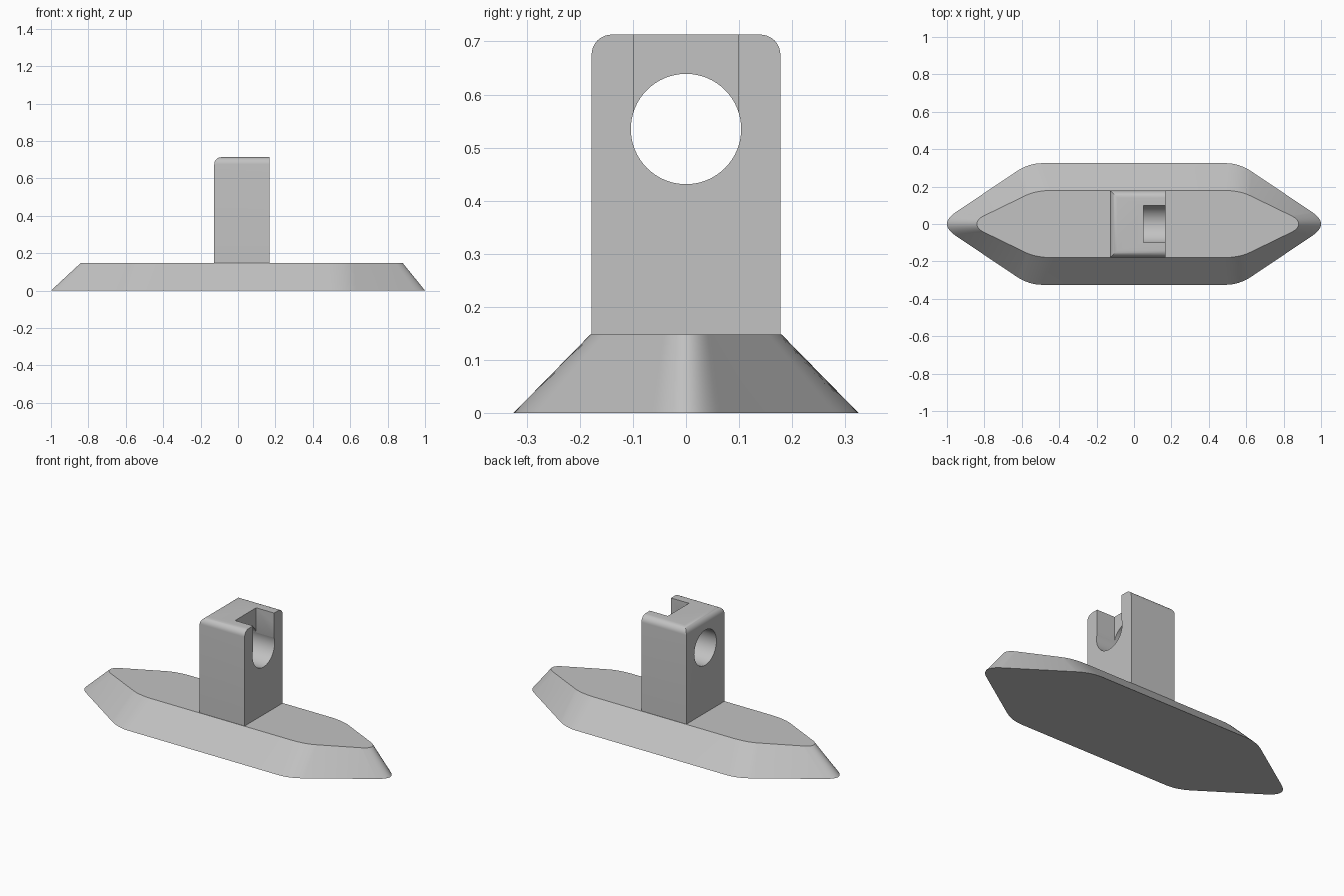
import bpy, bmesh, math
from mathutils import Vector

old = bpy.data.objects.get("Cube")
if old:
    bpy.data.objects.remove(old, do_unlink=True)

grey = bpy.data.materials.new("plain_grey")
grey.use_nodes = True
colour = (0.54, 0.54, 0.54, 1)
grey.diffuse_color = colour
grey.node_tree.nodes["Principled BSDF"].inputs["Base Color"].default_value = colour


def add_object(name, bm):
    bm.normal_update()
    bmesh.ops.recalc_face_normals(bm, faces=bm.faces)
    mesh = bpy.data.meshes.new(name)
    bm.to_mesh(mesh)
    bm.free()
    mesh.materials.append(grey)
    obj = bpy.data.objects.new(name, mesh)
    bpy.context.collection.objects.link(obj)
    return obj


def activate(obj):
    bpy.ops.object.select_all(action='DESELECT')
    obj.select_set(True)
    bpy.context.view_layer.objects.active = obj


def smooth(obj):
    activate(obj)
    bpy.ops.object.shade_smooth_by_angle(angle=math.radians(30))


def box(bm, lo, hi):
    lo, hi = Vector(lo), Vector(hi)
    for v in bmesh.ops.create_cube(bm, size=1)["verts"]:
        v.co = (lo + hi) / 2 + v.co * (hi - lo)


def arc(a, corner, b, steps=10):
    """Rounded corner from a to b, pulled towards corner."""
    a, c, b = Vector(a), Vector(corner), Vector(b)
    ts = [i / steps for i in range(steps + 1)]
    return [a * (1 - t) ** 2 + c * 2 * t * (1 - t) + b * t * t for t in ts]


def outline(half_width, shoulder, flank, nose, tip, shift):
    """Pointed boat outline made of four mirrored quarters."""
    slope = (flank[1] - nose[1]) / (flank[0] - nose[0])
    bend = flank[0] + (half_width - flank[1]) / slope
    quarter = arc((shoulder, half_width), (bend, half_width), flank)
    quarter += arc(nose, (tip, nose[1] + slope * (tip - nose[0])), (tip, 0))
    upper = quarter[::-1] + [Vector((-p.x, p.y)) for p in quarter]
    lower = [Vector((p.x, -p.y)) for p in reversed(upper[1:-1])]
    return [(p.x + shift, p.y) for p in upper + lower]


# Pointed base with sloping sides
bm = bmesh.new()
bottom = outline(0.325, 0.49, (0.63, 0.28), (0.95, 0.065), 1.0, 0)
top = outline(0.18, 0.45, (0.6, 0.152), (0.82, 0.045), 0.86, 0.02)
rings = [[bm.verts.new((x, y, z)) for x, y in pts]
         for pts, z in ((bottom, 0), (top, 0.148))]
count = len(bottom)
for i in range(count):
    j = (i + 1) % count
    bm.faces.new((rings[0][i], rings[0][j], rings[1][j], rings[1][i]))
bm.faces.new(rings[0])
bm.faces.new(rings[1])
smooth(add_object("base", bm))

# Upright block, rounded on three of its top edges
bm = bmesh.new()
box(bm, (-0.127, -0.178, 0.1), (0.168, 0.178, 0.713))
edges = [e for e in bm.edges
         if all(v.co.z > 0.7 for v in e.verts)
         and not all(v.co.x > 0.1 for v in e.verts)]
bmesh.ops.bevel(bm, geom=edges, offset=0.038, segments=8, profile=0.5,
                affect='EDGES')
post = add_object("upright_block", bm)

# Cutters for the through hole and the open slot above it
bm = bmesh.new()
ends = bmesh.ops.create_cone(bm, cap_ends=True, segments=64, radius1=0.104,
                             radius2=0.104, depth=1)["verts"]
for v in ends:
    v.co = Vector((v.co.z, v.co.y, 0.535 - v.co.x))
hole = add_object("hole_cutter", bm)
bm = bmesh.new()
box(bm, (0.05, -0.099, 0.535), (0.3, 0.099, 0.9))
slot = add_object("slot_cutter", bm)

for cutter in (hole, slot):
    cutter.hide_render = True
    mod = post.modifiers.new("cut", 'BOOLEAN')
    mod.operation = 'DIFFERENCE'
    mod.solver = 'EXACT'
    mod.object = cutter
    activate(post)
    bpy.ops.object.modifier_apply(modifier=mod.name)
    bpy.data.objects.remove(cutter, do_unlink=True)
smooth(post)
